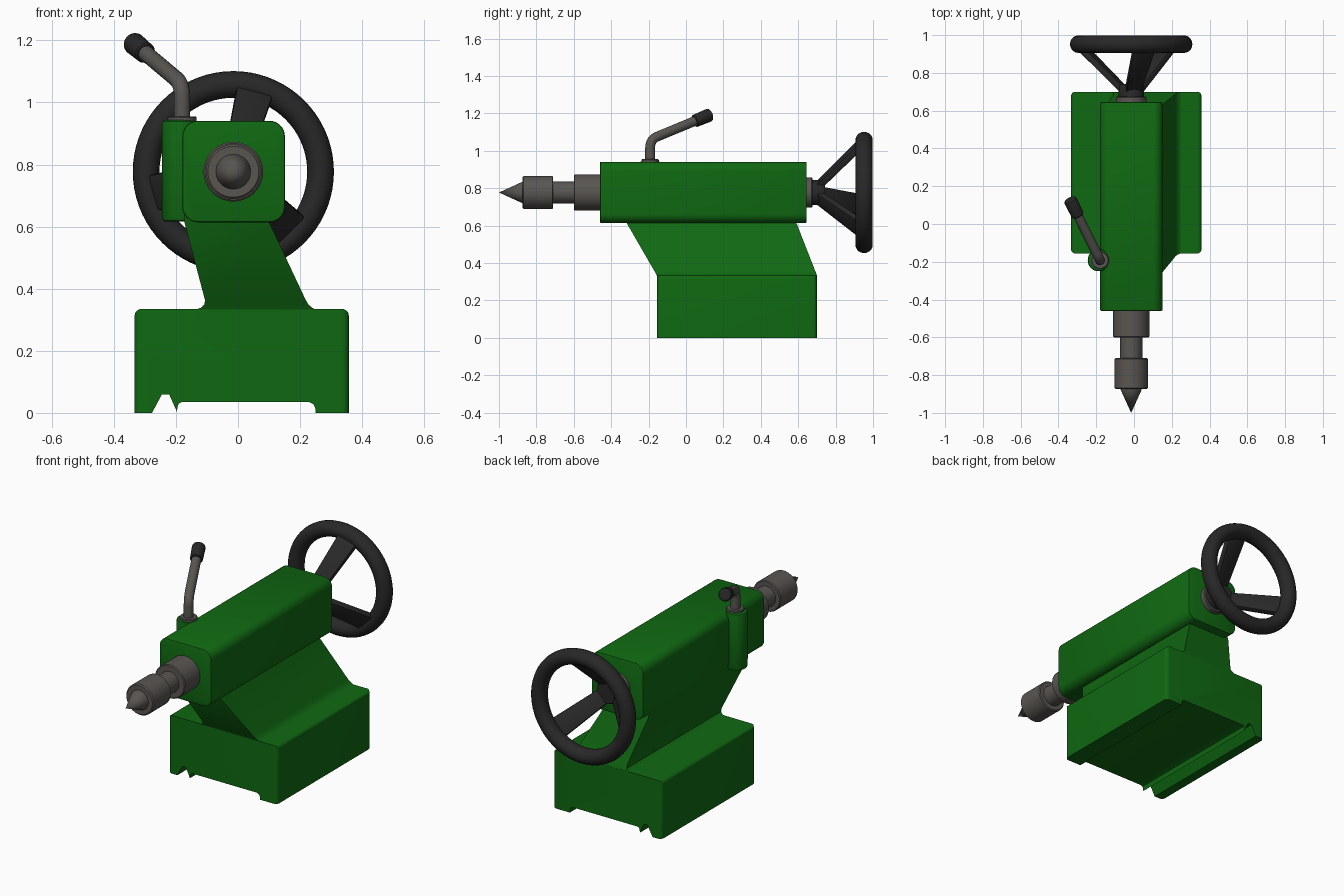
import bpy, bmesh
from math import pi, cos, sin, radians
from mathutils import Vector, Matrix

if "Cube" in bpy.data.objects:
    bpy.data.objects.remove(bpy.data.objects["Cube"])


def material(name, rgb):
    m = bpy.data.materials.new(name)
    m.diffuse_color = (*rgb, 1)
    m.use_nodes = True
    m.node_tree.nodes["Principled BSDF"].inputs["Base Color"].default_value = m.diffuse_color
    return m


GREEN = material("green_paint", (0.005, 0.14, 0.006))
STEEL = material("dark_steel", (0.10, 0.092, 0.083))
BLACK = material("black_plastic", (0.021, 0.021, 0.022))
CX, CZ = -0.015, 0.777          # spindle axis
SPINDLE = Vector((CX, 0, CZ))


def finish(bm, name, mat):
    bmesh.ops.recalc_face_normals(bm, faces=bm.faces)
    me = bpy.data.meshes.new(name)
    bm.to_mesh(me)
    bm.free()
    me.materials.append(mat)
    me.shade_smooth()
    me.set_sharp_from_angle(angle=radians(32))
    ob = bpy.data.objects.new(name, me)
    bpy.context.collection.objects.link(ob)
    return ob


def lathe(name, profile, origin, axis, mat, closed=False, steps=48):
    """Revolve (radius, height) points about an axis."""
    bm = bmesh.new()
    vs = [bm.verts.new((r, 0, h)) for r, h in profile]
    es = [bm.edges.new(p) for p in zip(vs, vs[1:])]
    if closed:
        es.append(bm.edges.new((vs[-1], vs[0])))
    bmesh.ops.spin(bm, geom=vs + es, axis=(0, 0, 1), cent=(0, 0, 0), angle=2 * pi, steps=steps)
    bmesh.ops.remove_doubles(bm, verts=bm.verts, dist=1e-5)
    rot = Vector((0, 0, 1)).rotation_difference(Vector(axis)).to_matrix().to_4x4()
    bm.transform(Matrix.Translation(origin) @ rot)
    return finish(bm, name, mat)


def prism(profile, y0, y1):
    """Extrude an x-z profile along y."""
    bm = bmesh.new()
    face = bm.faces.new([bm.verts.new((x, y0, z)) for x, z in profile])
    ext = bmesh.ops.extrude_face_region(bm, geom=[face])["geom"]
    bmesh.ops.translate(bm, verts=[v for v in ext if isinstance(v, bmesh.types.BMVert)], vec=(0, y1 - y0, 0))
    return bm


def bevel(bm, test, width, segments):
    edges = [e for e in bm.edges if test(*(v.co for v in e.verts))]
    bmesh.ops.bevel(bm, geom=edges, offset=width, segments=segments, profile=0.5, affect='EDGES')


def along_y(a, b):
    return abs(a.y - b.y) > 0.5


# Base with V-way groove and flat channel underneath
X0, X1, TOP = -0.333, 0.357, 0.335
channel = [(0.25, 0), (0.25, 0.012), (0.243, 0.028), (0.228, 0.035),
           (-0.18, 0.035), (-0.191, 0.03), (-0.195, 0.018), (-0.197, 0.004)]
base = prism([(X0, 0), (X0, TOP), (X1, TOP), (X1, 0)] + channel +
             [(-0.222, 0.06), (-0.245, 0.06), (-0.277, 0)], -0.156, 0.70)
outer = lambda v: v.x < X0 + 0.001 or v.x > X1 - 0.001
bevel(base, lambda a, b: outer(a) and outer(b) and abs(a.x - b.x) < 0.01
      and (abs(a.z - b.z) > 0.1 or (along_y(a, b) and a.z > 0.3)), 0.022, 5)
finish(base, "base", GREEN)

# Slanted neck: rectangular sections (z, x0, x1, y0, y1), flared where it meets the base
sections = [(0.333, -0.135, 0.250, -0.156, 0.700),
            (0.339, -0.119, 0.238, -0.159, 0.698),
            (0.348, -0.109, 0.228, -0.164, 0.695),
            (0.362, -0.106, 0.219, -0.172, 0.689),
            (0.615, -0.173, 0.100, -0.318, 0.590),
            (0.660, -0.173, 0.080, -0.318, 0.575)]
bm = bmesh.new()
rings = [[bm.verts.new(p) for p in ((a, c, z), (b, c, z), (b, d, z), (a, d, z))]
         for z, a, b, c, d in sections]
for lo, hi in zip(rings, rings[1:]):
    for i in range(4):
        j = (i + 1) % 4
        bm.faces.new((lo[i], lo[j], hi[j], hi[i]))
bm.faces.new(rings[0])
bm.faces.new(rings[-1])
finish(bm, "neck", GREEN)

# Quill housing with rounded long edges
hous = prism([(-0.179, 0.614), (-0.179, 0.941), (0.151, 0.941), (0.151, 0.614)], -0.46, 0.645)
bevel(hous, along_y, 0.05, 8)
bevel(hous, lambda a, b: abs(a.y - b.y) < 0.001 and (a.y < -0.45 or a.y > 0.64), 0.006, 2)
finish(hous, "quill_housing", GREEN)

# Clamp boss on the side of the housing
LX, LY = -0.187, -0.192
lathe("clamp_boss", [(0, 0.617), (0.048, 0.617), (0.055, 0.62), (0.058, 0.628), (0.058, 0.93),
                     (0.055, 0.939), (0.048, 0.943), (0, 0.943)], (LX, LY, 0), (0, 0, 1), GREEN)

# Clamp lever: collar, bent rod, grip
LX = -0.18
lathe("lever_collar", [(0, 0.93), (0.047, 0.93), (0.047, 0.951), (0.043, 0.955), (0, 0.955)],
      (LX, LY, 0), (0, 0, 1), STEEL)
bend, tip = Vector((LX, LY, 1.06)), Vector((-0.335, 0.122, 1.19))
arm = (tip - bend).normalized()
p0, p2 = bend - Vector((0, 0, 0.045)), bend + arm * 0.045
path = [Vector((LX, LY, 0.945))]
path += [p0 * (1 - t) ** 2 + bend * 2 * t * (1 - t) + p2 * t * t for t in (i / 8 for i in range(9))]
path.append(tip - arm * 0.03)
cu = bpy.data.curves.new("lever_rod", 'CURVE')
cu.dimensions = '3D'
cu.bevel_depth = 0.026
cu.bevel_resolution = 6
cu.use_fill_caps = True
sp = cu.splines.new('POLY')
sp.points.add(len(path) - 1)
for pt, co in zip(sp.points, path):
    pt.co = (*co, 1)
sp.use_smooth = True
cu.materials.append(STEEL)
bpy.context.collection.objects.link(bpy.data.objects.new("lever_rod", cu))
lathe("lever_grip", [(0, 0), (0.03, 0), (0.034, 0.005), (0.036, 0.09), (0.033, 0.099), (0.025, 0.104), (0, 0.104)],
      tip - arm * 0.092, arm, BLACK, steps=32)

# Quill, arbor and live centre (heights run towards the front)
lathe("quill", [(0, 0.44), (0.096, 0.44), (0.096, 0.595), (0.091, 0.60), (0.059, 0.60), (0.059, 0.72), (0, 0.72)],
      SPINDLE, (0, -1, 0), STEEL)
lathe("live_centre", [(0, 0.71), (0.083, 0.71), (0.088, 0.715), (0.088, 0.868), (0.082, 0.874),
                      (0.056, 0.874), (0.056, 0.877), (0, 1.0)], SPINDLE, (0, -1, 0), STEEL)

# Handwheel: flange, hub, rim and three dished spokes
lathe("wheel_flange", [(0, 0.63), (0.081, 0.63), (0.081, 0.671), (0.077, 0.675), (0, 0.675)],
      SPINDLE, (0, 1, 0), STEEL)
lathe("wheel_hub", [(0, 0.67), (0.068, 0.67), (0.068, 0.732), (0.062, 0.742), (0, 0.742)],
      SPINDLE, (0, 1, 0), BLACK)
lathe("wheel_rim", [(0.281 + 0.043 * cos(a), 0.952 + 0.046 * sin(a)) for a in (2 * pi * i / 20 for i in range(20))],
      SPINDLE, (0, 1, 0), BLACK, closed=True, steps=72)
inner, outer_end = Vector((0.035, 0.705)), Vector((0.270, 0.935))     # (radius, y)
d = (outer_end - inner).normalized()
n = Vector((-d.y, d.x)) * 0.017                                        # half thickness
for k in range(3):
    bm = bmesh.new()
    for end, half in ((inner, 0.042), (outer_end, 0.06)):
        for s, w in ((1, 1), (1, -1), (-1, -1), (-1, 1)):
            p = end + n * s
            bm.verts.new((p.x, p.y, half * w))
    bmesh.ops.convex_hull(bm, input=bm.verts)
    bmesh.ops.dissolve_limit(bm, angle_limit=0.02, verts=bm.verts, edges=bm.edges)
    bmesh.ops.bevel(bm, geom=bm.edges[:], offset=0.006, segments=2, profile=0.5, affect='EDGES')
    bm.transform(Matrix.Translation(SPINDLE) @ Matrix.Rotation(-radians(75 + 120 * k), 4, 'Y'))
    finish(bm, f"wheel_spoke_{k + 1}", BLACK)
